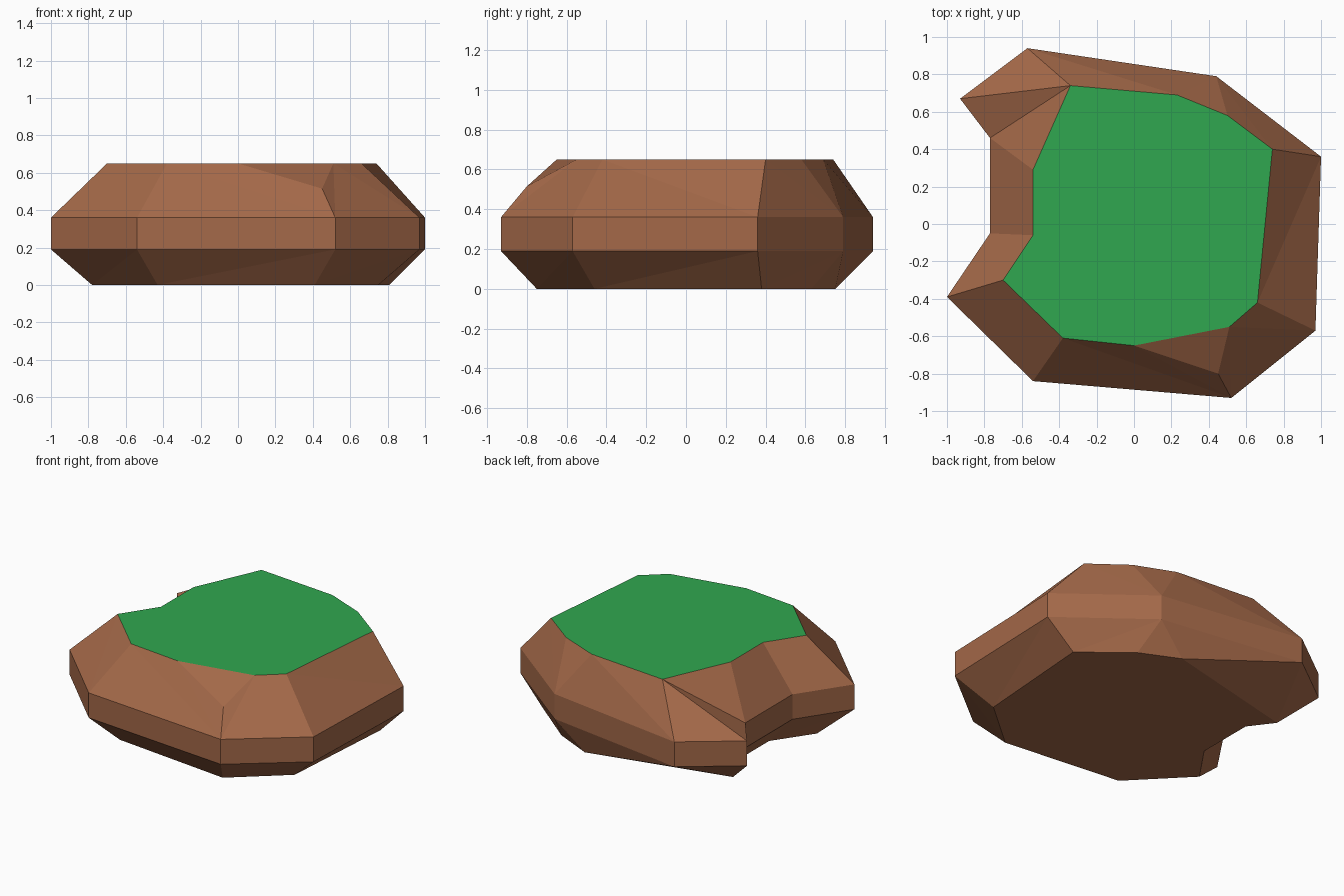
import bpy, bmesh

if "Cube" in bpy.data.objects:
    bpy.data.objects.remove(bpy.data.objects["Cube"])

# Outline of the vertical band, clockwise from the back left corner.
# Each corner lists the rim points of the grass plate and of the base it slopes to.
CORNERS = [
    ((-.57, .94), [(-.34, .74)], [(-.72, .52)]),
    ((.44, .79), [(.23, .69), (.50, .58)], [(.24, .75), (.50, .63)]),
    ((1.0, .36), [(.74, .40)], [(.81, .38)]),
    ((.97, -.57), [(.66, -.42)], [(.75, -.46)]),
    ((.52, -.93), [(.51, -.55), (0, -.65)], [(.41, -.75)]),
    ((-.54, -.84), [(-.38, -.61)], [(-.43, -.66)]),
    ((-1.0, -.39), [(-.70, -.30)], [(-.78, -.30)]),
    ((-.77, -.05), [(-.54, -.06)], [(-.60, -.04)]),
    ((-.77, .46), [(-.54, .29)], [(-.60, .36)]),
    ((-.93, .67), [(-.34, .74)], [(-.72, .52)]),
]
BASE_Z, LOW_Z, HIGH_Z, TOP_Z = 0.0, 0.19, 0.36, 0.65


def material(name, colour):
    mat = bpy.data.materials.new(name)
    mat.diffuse_color = (*colour, 1)
    mat.use_nodes = True
    mat.node_tree.nodes["Principled BSDF"].inputs["Base Color"].default_value = mat.diffuse_color
    return mat


bm = bmesh.new()
points = {}


def vert(xy, z):
    key = (*xy, z)
    if key not in points:
        points[key] = bm.verts.new(key)
    return points[key]


def face(*verts):
    unique = list(dict.fromkeys(verts))
    if len(unique) > 2:
        return bm.faces.new(unique)


def slope(column, band_z, rim_z, knees):
    """Faceted slope between the band and a rim, plus the flat cap on the rim."""
    rim = []
    for i, corner in enumerate(CORNERS):
        following = CORNERS[(i + 1) % len(CORNERS)]
        a, b = vert(corner[0], band_z), vert(following[0], band_z)
        mine = [vert(p, rim_z) for p in corner[column]]
        first = vert(following[column][0], rim_z)
        face(a, b, first)
        face(a, first, mine[-1])
        if len(mine) == 2:
            if i in knees:          # chipped corner
                k = bm.verts.new(knees[i])
                face(a, mine[0], k)
                face(a, k, mine[1])
                face(k, mine[0], mine[1])
            else:
                face(a, mine[0], mine[1])
        rim += mine
    face(*rim)


# vertical band
for i, corner in enumerate(CORNERS):
    p, q = corner[0], CORNERS[(i + 1) % len(CORNERS)][0]
    face(vert(p, LOW_Z), vert(q, LOW_Z), vert(q, HIGH_Z), vert(p, HIGH_Z))

# upper slope with grass cap, lower slope with base
slope(1, HIGH_Z, TOP_Z, {4: (.45, -.80, .515)})
slope(2, LOW_Z, BASE_Z, {})
bmesh.ops.recalc_face_normals(bm, faces=bm.faces)

# grass on the flat top only, dirt elsewhere
for f in bm.faces:
    f.material_index = int(all(v.co.z > TOP_Z - .01 for v in f.verts))

mesh = bpy.data.meshes.new("dirt_mound")
bm.to_mesh(mesh)
bm.free()
mesh.materials.append(material("dirt brown", (.37, .14, .066)))
mesh.materials.append(material("grass green", (.03, .39, .08)))
bpy.context.collection.objects.link(bpy.data.objects.new("dirt_mound", mesh))
